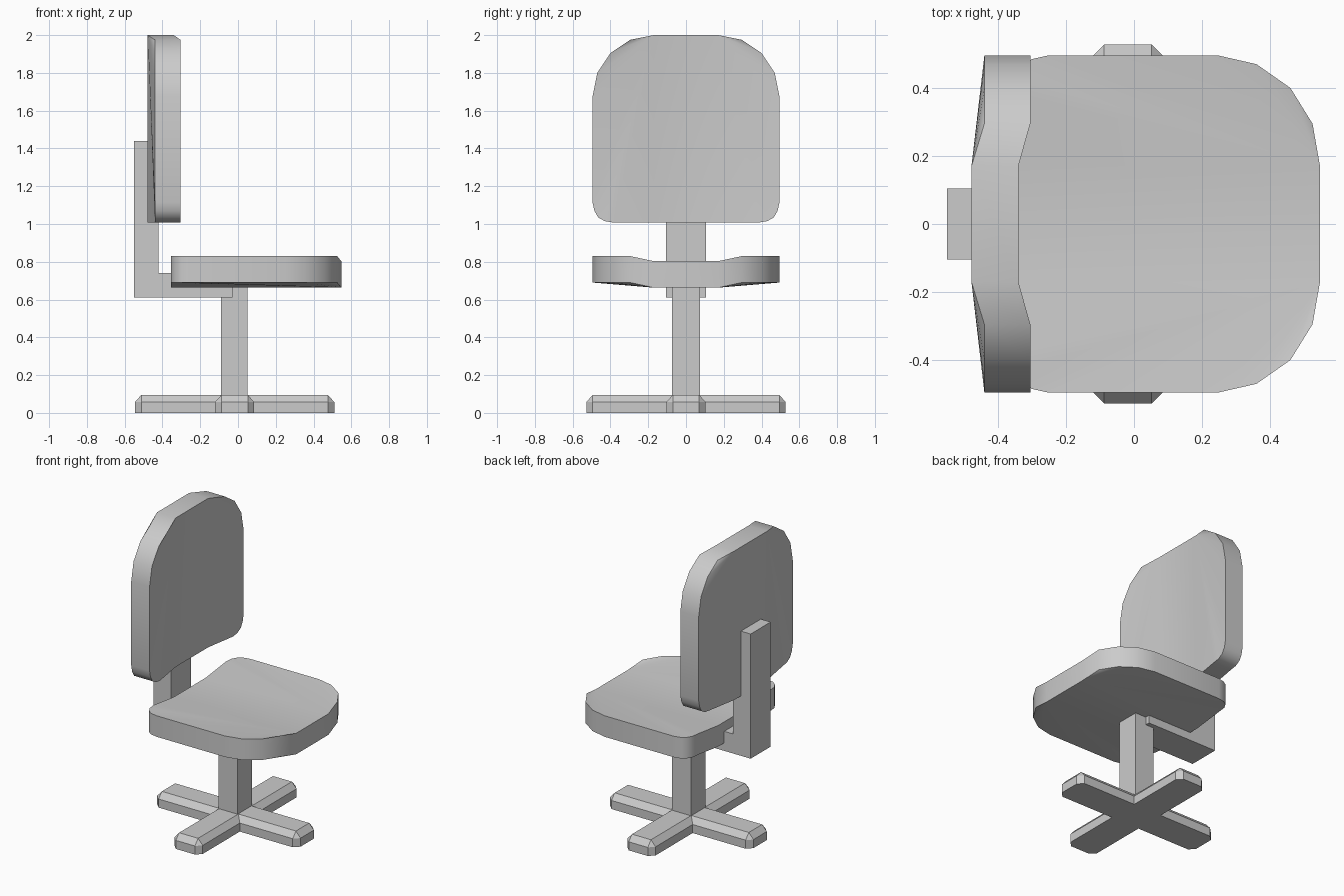
import bpy, bmesh
from mathutils import Vector

if "Cube" in bpy.data.objects:
    bpy.data.objects.remove(bpy.data.objects["Cube"])


def finish(name, bm, smooth=False):
    bmesh.ops.remove_doubles(bm, verts=bm.verts, dist=0.0005)
    bmesh.ops.recalc_face_normals(bm, faces=bm.faces)
    mesh = bpy.data.meshes.new(name)
    bm.to_mesh(mesh)
    bm.free()
    obj = bpy.data.objects.new(name, mesh)
    bpy.context.collection.objects.link(obj)
    if smooth:
        bpy.ops.object.select_all(action='DESELECT')
        obj.select_set(True)
        bpy.context.view_layer.objects.active = obj
        bpy.ops.object.shade_smooth_by_angle(angle=0.55)
    return obj


def box(name, lo, hi):
    bm = bmesh.new()
    bmesh.ops.create_cube(bm, size=1)
    lo, hi = Vector(lo), Vector(hi)
    for v in bm.verts:
        v.co = (lo + hi) / 2 + v.co * (hi - lo)
    return finish(name, bm)


def cushion(name, half, place):
    """Dished pad: half outline mirrored in y, two layers, centre strip set back."""
    bm = bmesh.new()
    n = len(half)
    layers = []
    for layer in (0, 1):
        layers.append([[bm.verts.new(place(s * w, l, layer, 1 if w < 0.2 else 0))
                        for w, l in half] for s in (1, -1)])
    for R, L in layers:
        bm.faces.new((R[0], L[0], L[-1], R[-1]))
        for side in (R, L):
            for i in range(1, n - 1):
                bm.faces.new((side[0], side[i], side[i + 1]))
    loops = [R + L[::-1] for R, L in layers]
    for i in range(2 * n):
        j = (i + 1) % (2 * n)
        bm.faces.new((loops[0][i], loops[0][j], loops[1][j], loops[1][i]))
    return finish(name, bm, True)


# Backrest
back_half = [(.17, 2.0), (.295, 1.975), (.4, 1.905), (.47, 1.8), (.495, 1.675),
             (.495, 1.115), (.485, 1.07), (.465, 1.035), (.43, 1.015),
             (.385, 1.008), (.17, 1.008)]
cushion("backrest", back_half,
        lambda y, l, k, d: ((-.305 - .035 * d, -.44 - .038 * d)[k], y, l))

# Seat
seat_half = [(.17, .547), (.295, .525), (.4, .46), (.47, .36), (.495, .25),
             (.495, -.255), (.485, -.3), (.465, -.33), (.43, -.35),
             (.385, -.355), (.17, -.355)]
cushion("seat", seat_half,
        lambda y, l, k, d: (l, y, (.83, .69)[k] - .027 * d))

# L-shaped bracket holding the backrest
bm = bmesh.new()
prof = [(-.55, .61), (-.03, .61), (-.03, .74), (-.42, .74), (-.42, 1.44), (-.55, 1.44)]
face = bm.faces.new([bm.verts.new((x, -.105, z)) for x, z in prof])
ext = bmesh.ops.extrude_face_region(bm, geom=[face])
for v in ext['geom']:
    if isinstance(v, bmesh.types.BMVert):
        v.co.y = .105
finish("back_bracket", bm)

# Post
box("post", (-.09, -.075, .05), (.05, .075, .7))

# Cross-shaped foot with bevelled rim
CX, REACH, HALF, C = -.018, .528, .104, .034


def cross(z, inset):
    r, h = REACH - inset, HALF - inset
    c = C - inset
    arm = [(HALF - inset, -HALF + inset), (REACH - C, -h), (r, -h + c), (r, h - c), (REACH - C, h)]
    if inset:
        arm = [(h, -h), (r, -h), (r, -h), (r, h), (r, h)]
    pts = []
    for k in range(4):
        for x, y in arm:
            for _ in range(k):
                x, y = -y, x
            pts.append((x + CX, y, z))
    return pts


bm = bmesh.new()
rings = [[bm.verts.new(p) for p in cross(z, i)] for z, i in ((0, 0), (.057, 0), (.095, C))]
for a, b in zip(rings, rings[1:]):
    for i in range(len(a)):
        j = (i + 1) % len(a)
        bm.faces.new((a[i], a[j], b[j], b[i]))
bm.faces.new(rings[0])
bm.faces.new(rings[-1])
finish("cross_foot", bm)
